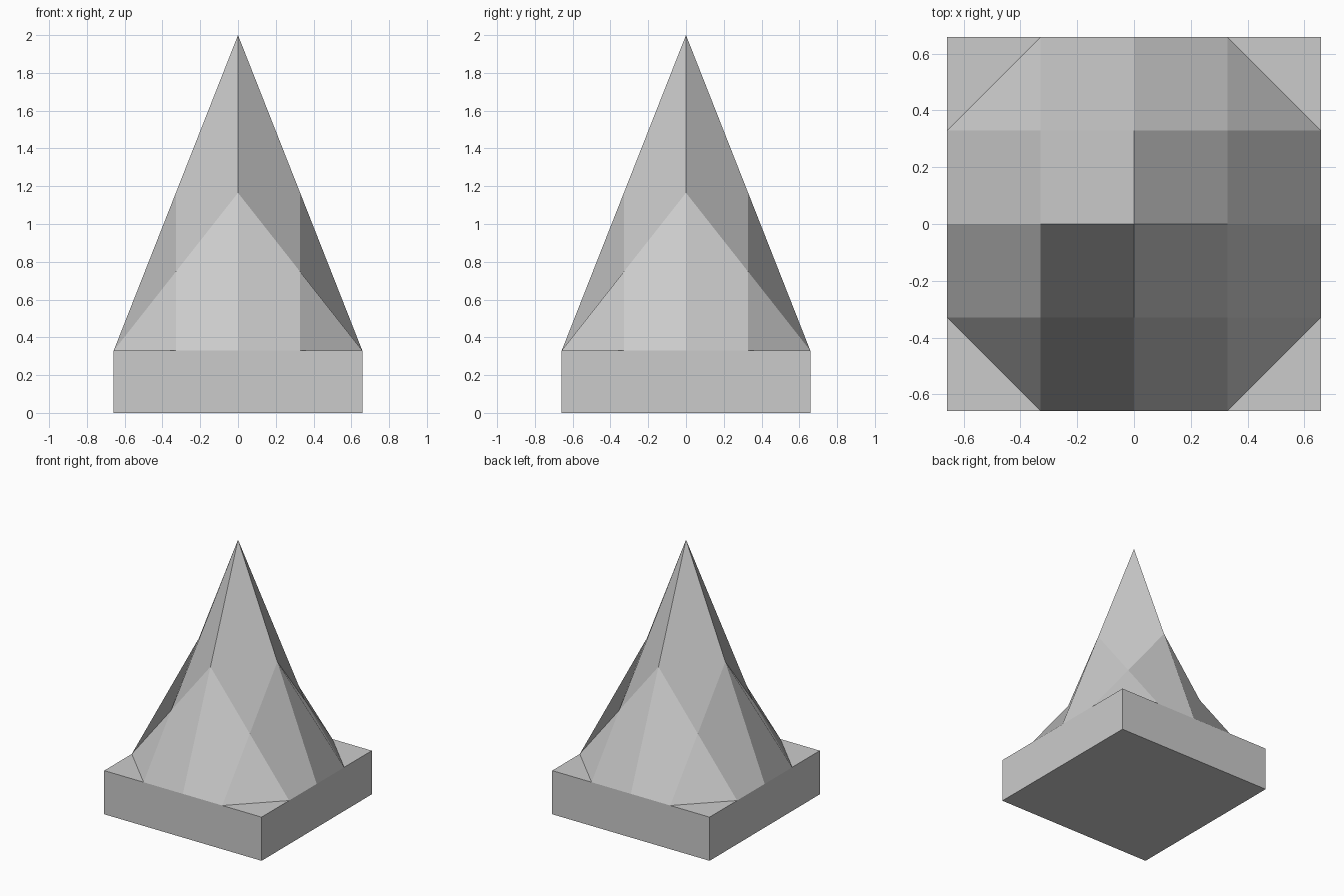
import bpy
import bmesh

STEP = 0.329      # spacing of the roof grid
HALF = 2 * STEP   # half width of the plinth
BASE = 0.33       # plinth height
TOP = 2.0         # tip of the spire

cube = bpy.data.objects.get("Cube")
if cube:
    bpy.data.objects.remove(cube, do_unlink=True)

grey = bpy.data.materials.new("plain_grey")
grey.use_nodes = True
colour = (0.6, 0.6, 0.6, 1.0)
grey.diffuse_color = colour
grey.node_tree.nodes["Principled BSDF"].inputs["Base Color"].default_value = colour


def add_object(name, bm):
    mesh = bpy.data.meshes.new(name)
    bm.to_mesh(mesh)
    bm.free()
    mesh.materials.append(grey)
    obj = bpy.data.objects.new(name, mesh)
    bpy.context.collection.objects.link(obj)
    return obj


# Square plinth
bm = bmesh.new()
bmesh.ops.create_cube(bm, size=1)
bmesh.ops.scale(bm, verts=bm.verts, vec=(2 * HALF, 2 * HALF, BASE))
bmesh.ops.translate(bm, verts=bm.verts, vec=(0, 0, BASE / 2))
add_object("plinth", bm)


# Spire: a grid raised by the product of two tents, corners cut to an octagon
def height(i, j):
    return BASE + (TOP - BASE) * (1 - abs(i) / 2) * (1 - abs(j) / 2)


bm = bmesh.new()
points = {}
for i in range(-2, 3):
    for j in range(-2, 3):
        if abs(i) + abs(j) < 4:
            points[i, j] = bm.verts.new((i * STEP, j * STEP, height(i, j)))

for i in range(-2, 2):
    for j in range(-2, 2):
        cell = [(i, j), (i + 1, j), (i + 1, j + 1), (i, j + 1)]
        bm.faces.new([points[c] for c in cell if c in points])
add_object("spire", bm)
